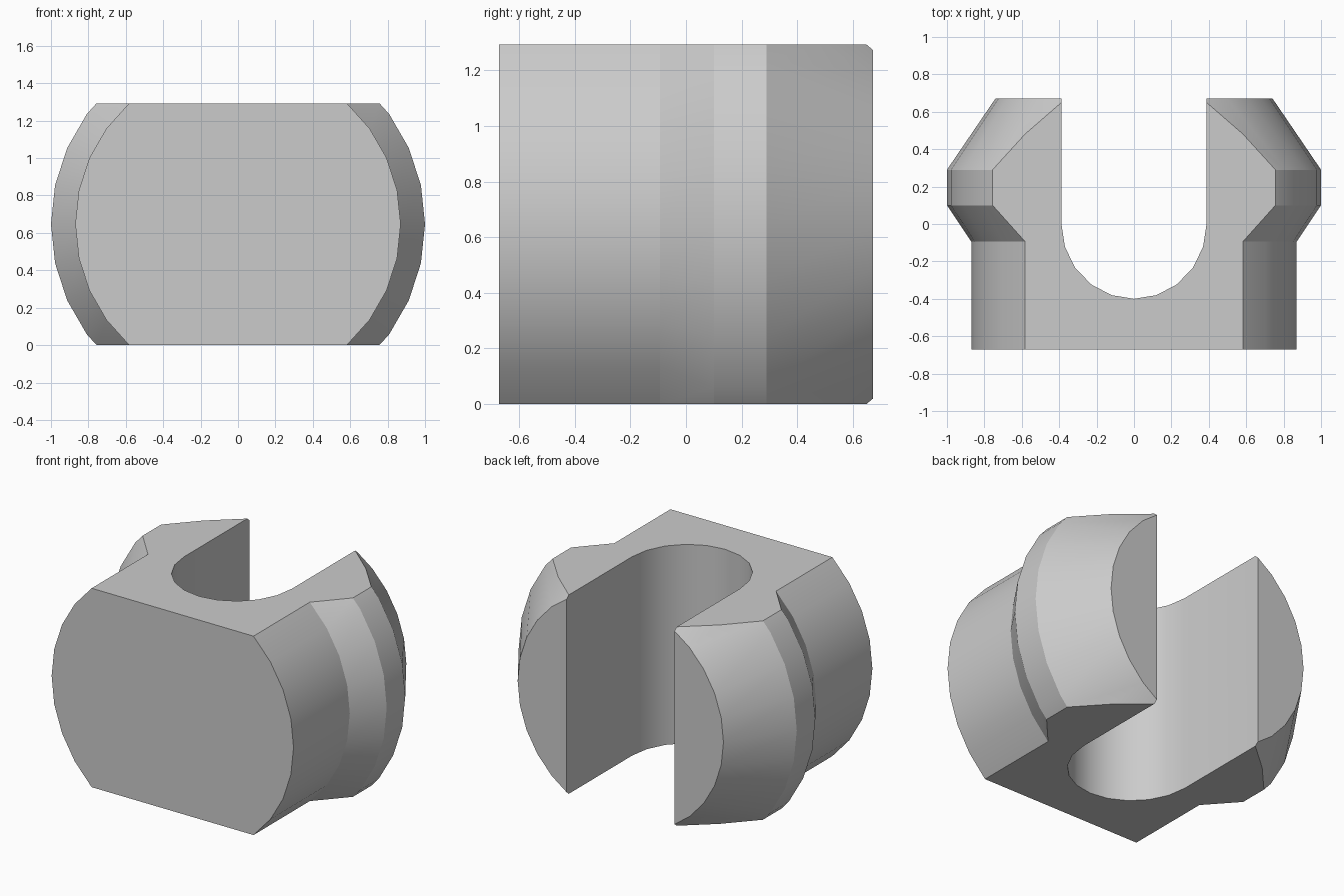
import bpy
import bmesh
from math import sin, cos, pi, radians
from mathutils import Vector

cube = bpy.data.objects.get("Cube")
if cube:
    bpy.data.objects.remove(cube, do_unlink=True)

HEIGHT = 1.293
MID = HEIGHT / 2
SIDES = 30
SLOT_HALF, SLOT_DEPTH = 0.388, 0.40
# (y, radius) outline turned around the y axis
PROFILE = [(-0.672, 0.87), (-0.094, 0.87), (0.1, 1.0), (0.29, 1.0), (0.672, 0.74)]

grey = bpy.data.materials.new("plain grey")
grey.use_nodes = True
colour = (0.6, 0.6, 0.6, 1)
grey.diffuse_color = colour
grey.node_tree.nodes["Principled BSDF"].inputs["Base Color"].default_value = colour


def make_object(name, bm):
    bmesh.ops.recalc_face_normals(bm, faces=bm.faces[:])
    mesh = bpy.data.meshes.new(name)
    bm.to_mesh(mesh)
    bm.free()
    mesh.materials.append(grey)
    obj = bpy.data.objects.new(name, mesh)
    bpy.context.collection.objects.link(obj)
    return obj


def loft(bm, rings):
    """Join equal rings of points into a closed solid with end caps."""
    rows = [[bm.verts.new(p) for p in ring] for ring in rings]
    count = len(rows[0])
    for a, b in zip(rows, rows[1:]):
        for i in range(count):
            j = (i + 1) % count
            bm.faces.new((a[i], a[j], b[j], b[i]))
    bm.faces.new(rows[0])
    bm.faces.new(rows[-1])


# Turned body with a raised collar
bm = bmesh.new()
angles = [2 * pi * i / SIDES for i in range(SIDES)]
loft(bm, [[(r * cos(a), y, MID + r * sin(a)) for a in angles] for y, r in PROFILE])

# Flat top and bottom
for z, side in ((HEIGHT, 1), (0, -1)):
    cut = bmesh.ops.bisect_plane(
        bm, geom=bm.verts[:] + bm.edges[:] + bm.faces[:], dist=1e-5,
        plane_co=Vector((0, 0, z)), plane_no=Vector((0, 0, side)), clear_outer=True)
    rim = [e for e in cut["geom_cut"] if isinstance(e, bmesh.types.BMEdge)]
    bmesh.ops.holes_fill(bm, edges=rim, sides=0)
body = make_object("slotted_body", bm)

# Round-ended slot, open at the back
outline = [(SLOT_HALF * cos(a), SLOT_DEPTH * sin(a))
           for a in (pi + pi * i / 10 for i in range(11))]
outline += [(SLOT_HALF, 1), (-SLOT_HALF, 1)]
bm = bmesh.new()
loft(bm, [[(x, y, z) for x, y in outline] for z in (-0.2, HEIGHT + 0.2)])
cutter = make_object("slot_cutter", bm)
cutter.hide_render = True

slot = body.modifiers.new("slot", "BOOLEAN")
slot.operation = "DIFFERENCE"
slot.solver = "EXACT"
slot.object = cutter

bpy.ops.object.select_all(action="DESELECT")
body.select_set(True)
bpy.context.view_layer.objects.active = body
bpy.ops.object.modifier_apply(modifier=slot.name)
bpy.data.objects.remove(cutter, do_unlink=True)
bpy.ops.object.shade_smooth_by_angle(angle=radians(30))
